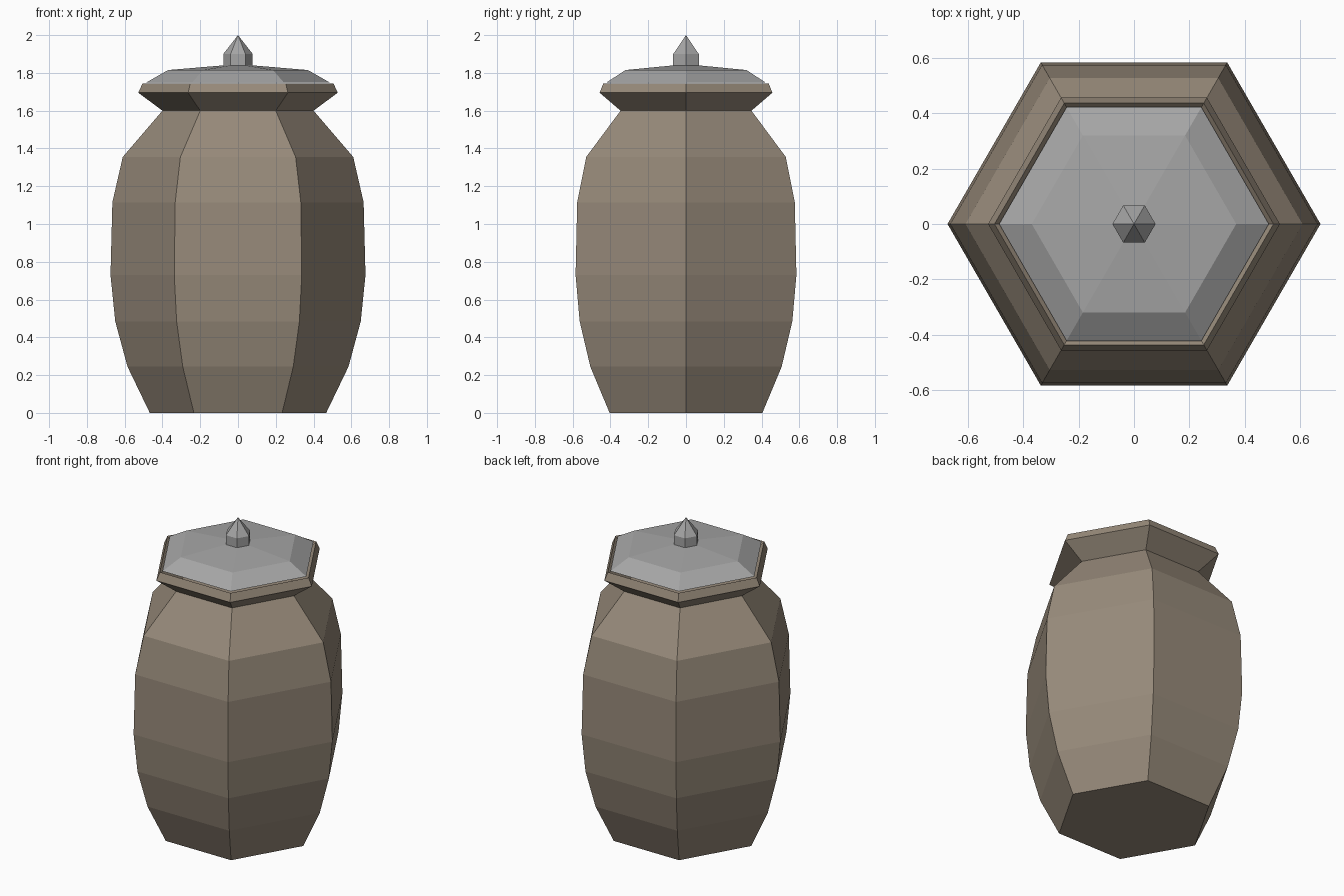
import bpy
import bmesh
from math import cos, sin, tau

cube = bpy.data.objects.get("Cube")
if cube:
    bpy.data.objects.remove(cube, do_unlink=True)

SIDES = 6


def material(name, rgb):
    mat = bpy.data.materials.new(name)
    mat.use_nodes = True
    color = (*rgb, 1)
    mat.diffuse_color = color
    mat.node_tree.nodes["Principled BSDF"].inputs["Base Color"].default_value = color
    return mat


def turned(name, profile, mat):
    """Six-sided closed solid from (radius, height) rings; radius 0 is a point."""
    bm = bmesh.new()
    rings = []
    for r, z in profile:
        if r == 0:
            rings.append([bm.verts.new((0, 0, z))] * SIDES)
        else:
            rings.append([bm.verts.new((r * cos(tau * i / SIDES), r * sin(tau * i / SIDES), z))
                          for i in range(SIDES)])
    for low, high in zip(rings, rings[1:]):
        for i in range(SIDES):
            j = (i + 1) % SIDES
            corners = dict.fromkeys((low[i], low[j], high[j], high[i]))
            bm.faces.new(list(corners))
    for ring in (rings[0], rings[-1]):
        if len(set(ring)) > 1:
            bm.faces.new(ring)
    bmesh.ops.recalc_face_normals(bm, faces=bm.faces)
    mesh = bpy.data.meshes.new(name)
    bm.to_mesh(mesh)
    bm.free()
    mesh.materials.append(mat)
    obj = bpy.data.objects.new(name, mesh)
    bpy.context.collection.objects.link(obj)
    return obj


clay = material("brown clay", (0.31, 0.255, 0.195))
stone = material("grey stone", (0.38, 0.38, 0.38))

# Jar body with pinched neck, flared rim and a recessed mouth
turned("jar_body", [(0.467, 0), (0.585, 0.245), (0.65, 0.485), (0.675, 0.73),
                    (0.665, 1.115), (0.61, 1.355), (0.40, 1.6), (0.528, 1.695),
                    (0.505, 1.745), (0.37, 1.62)], clay)

# Shallow lid resting just inside the rim
turned("lid", [(0.488, 1.748), (0.37, 1.815), (0.04, 1.843), (0, 1.846)], stone)

# Pointed knob
turned("lid_knob", [(0.078, 1.838), (0.078, 1.9), (0, 2)], stone)
